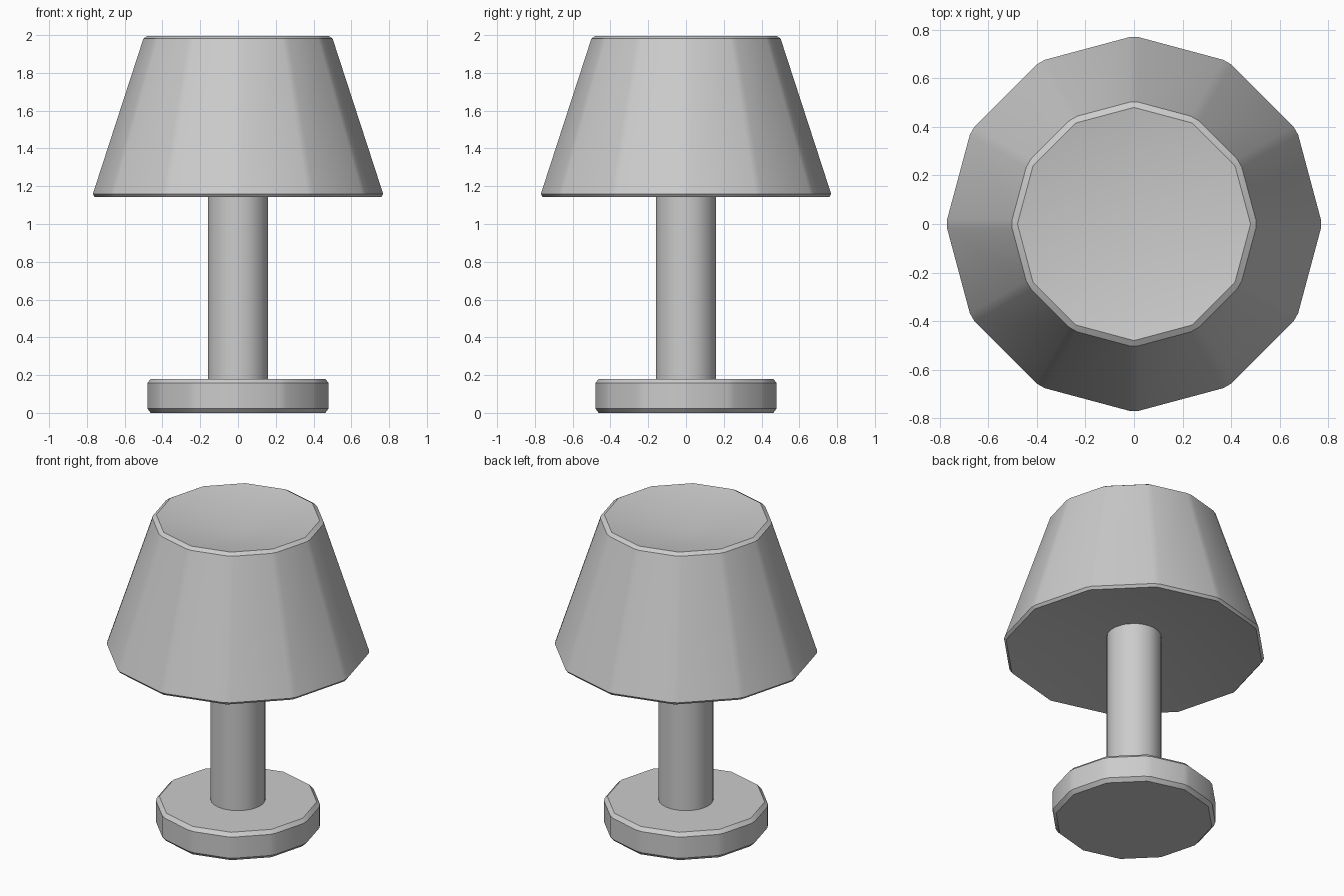
import bpy, bmesh, math

if "Cube" in bpy.data.objects:
    bpy.data.objects.remove(bpy.data.objects["Cube"])


def turned_part(name, profile, bevel, sides=12):
    """Revolve a (radius, z) profile that starts and ends on the axis."""
    bm = bmesh.new()
    rings = []
    for r, z in profile:
        if r == 0:
            rings.append([bm.verts.new((0, 0, z))] * sides)
        else:
            angles = [2 * math.pi * i / sides for i in range(sides)]
            rings.append([bm.verts.new((r * math.cos(a), r * math.sin(a), z)) for a in angles])
    for low, high in zip(rings, rings[1:]):
        for i in range(sides):
            j = (i + 1) % sides
            corners = [low[i], low[j], high[j], high[i]]
            bm.faces.new(list(dict.fromkeys(corners)))
    bmesh.ops.recalc_face_normals(bm, faces=bm.faces)
    mesh = bpy.data.meshes.new(name)
    bm.to_mesh(mesh)
    bm.free()
    obj = bpy.data.objects.new(name, mesh)
    bpy.context.collection.objects.link(obj)

    # soften rims and upright corners
    mod = obj.modifiers.new("Bevel", 'BEVEL')
    mod.width = bevel
    mod.segments = 1
    mod.limit_method = 'ANGLE'
    mod.angle_limit = math.radians(20)

    bpy.ops.object.select_all(action='DESELECT')
    obj.select_set(True)
    bpy.context.view_layer.objects.active = obj
    bpy.ops.object.modifier_apply(modifier=mod.name)
    bpy.ops.object.shade_smooth_by_angle(angle=math.radians(30))
    return obj


# Flat round foot
turned_part("base", [(0, 0), (0.485, 0), (0.485, 0.18), (0, 0.18)], 0.022)

# Stem, running up into the shade
turned_part("stem", [(0, 0.1), (0.165, 0.1), (0.165, 1.4), (0, 1.4)], 0.02)

# Tapered shade with shallow conical recesses at both ends
turned_part("shade", [(0, 1.26), (0.78, 1.14), (0.50, 2.0), (0, 1.91)], 0.02)
